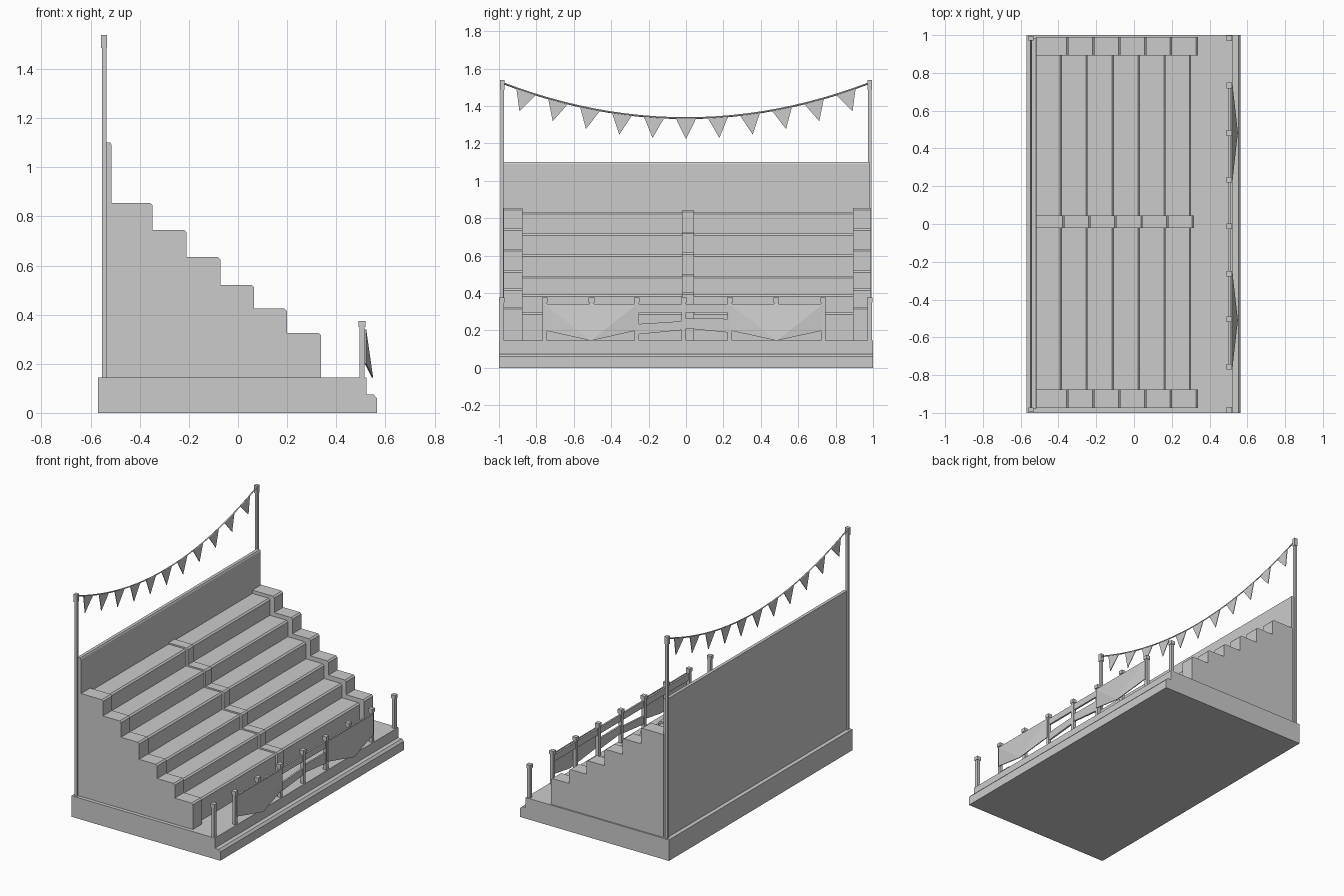
import bpy, math
from mathutils import Vector

if "Cube" in bpy.data.objects:
    bpy.data.objects.remove(bpy.data.objects["Cube"])


def mesh(name, verts, faces):
    me = bpy.data.meshes.new(name)
    me.from_pydata(verts, [], faces)
    me.update()
    ob = bpy.data.objects.new(name, me)
    bpy.context.collection.objects.link(ob)
    return ob


def prism(name, profile, y0, y1):
    """Extrude a counter-clockwise (x, z) profile along y."""
    n = len(profile)
    verts = [(x, y, z) for y in (y0, y1) for x, z in profile]
    faces = [tuple(range(n)), tuple(reversed(range(n, 2 * n)))]
    faces += [(i, i + n, (i + 1) % n + n, (i + 1) % n) for i in range(n)]
    return mesh(name, verts, faces)


def box(name, x0, x1, y0, y1, z0, z1):
    return prism(name, [(x0, z0), (x1, z0), (x1, z1), (x0, z1)], y0, y1)


def stairs(name, edges, tops, y0, y1, c=0.01):
    """Stepped block with a small chamfer on every nosing."""
    prof = [(-0.52, 0.14), (edges[-1], 0.14)]
    for i in reversed(range(len(edges))):
        x, z = edges[i], tops[i]
        prof += [(x, z - c), (x - c, z)]
        prof.append((edges[i - 1], z) if i else (-0.52, z))
    return prism(name, prof, y0, y1)


# Base platform with a low front kerb
prism("base", [(-0.57, 0), (0.565, 0), (0.565, 0.06), (0.552, 0.075),
               (0.523, 0.075), (0.523, 0.145), (-0.57, 0.145)], -1, 1)

# Seating tiers, side walls and centre divider
seat_x = [-0.382, -0.245, -0.107, 0.032, 0.168, 0.303]
seat_z = [0.832, 0.717, 0.606, 0.49, 0.392, 0.295]
stairs("seat_tiers", seat_x, seat_z, -0.875, 0.893)
side_x = [-0.348, -0.21, -0.072, 0.066, 0.2, 0.338]
side_z = [0.855, 0.745, 0.635, 0.52, 0.424, 0.325]
stairs("left_side_wall", side_x, side_z, -0.975, -0.875)
stairs("right_side_wall", side_x, side_z, 0.893, 0.99)
stairs("centre_divider", [x + 0.014 for x in seat_x],
       [z + 0.01 for z in seat_z], -0.022, 0.044)

# Back wall with a slim chamfered top
prism("back_wall", [(-0.542, 0.14), (-0.515, 0.14), (-0.515, 1.09),
                    (-0.52, 1.1), (-0.542, 1.1)], -0.978, 0.982)

# Flag poles
for side, y in (("left", -0.983), ("right", 0.983)):
    box(side + "_pole", -0.554, -0.536, y - 0.009, y + 0.009, 0.14, 1.49)
    box(side + "_pole_cap", -0.558, -0.533, y - 0.0125, y + 0.0125, 1.485, 1.538)


# Sagging bunting rope
def rope_z(y):
    return 1.335 + 0.195 * y * y


curve = bpy.data.curves.new("bunting_rope", 'CURVE')
curve.dimensions = '3D'
curve.bevel_depth = 0.005
curve.bevel_resolution = 0
spline = curve.splines.new('POLY')
spline.points.add(24)
for i, p in enumerate(spline.points):
    y = -0.98 + 1.96 * i / 24
    p.co = (-0.545, y, rope_z(y), 1)
bpy.context.collection.objects.link(bpy.data.objects.new("bunting_rope", curve))

# Pennants hanging square to the rope
for i in range(11):
    y = (i - 5) * 0.171
    t = Vector((0, 1, 0.39 * y)).normalized()
    d = Vector((0, t.z, -t.y))
    c = Vector((-0.545, y, rope_z(y)))
    pts = [c - t * 0.055, c + d * 0.112, c + t * 0.055]
    off = Vector((0.002, 0, 0))
    mesh("pennant", [p + off for p in pts] + [p - off for p in pts],
         [(0, 1, 2), (5, 4, 3), (0, 3, 4, 1), (1, 4, 5, 2), (2, 5, 3, 0)])

# Front fence posts
post_y = [-0.985, -0.755, -0.505, -0.263, -0.012, 0.235, 0.482, 0.733, 0.983]
for y in post_y:
    box("fence_post", 0.494, 0.516, y - 0.012, y + 0.012, 0.14, 0.355)
    box("fence_post_cap", 0.49, 0.52, y - 0.015, y + 0.015, 0.35, 0.375)

# Fence rails: one straight on top, two slightly tilted planks in the middle bays
box("top_rail", 0.499, 0.511, -0.755, 0.733, 0.295, 0.34)


def plank(name, y0, y1, b0, b1, t0, t1):
    verts = [(x, y, z) for x in (0.499, 0.511)
             for y, z in ((y0, b0), (y1, b1), (y1, t1), (y0, t0))]
    mesh(name, verts, [(3, 2, 1, 0), (4, 5, 6, 7), (0, 1, 5, 4), (1, 2, 6, 5),
                       (2, 3, 7, 6), (3, 0, 4, 7)])


plank("left_middle_plank", -0.263, -0.012, 0.178, 0.203, 0.234, 0.25)
plank("right_middle_plank", -0.012, 0.235, 0.212, 0.188, 0.265, 0.262)

# Cloth banners bulging outward at the bottom centre
for name, y0, y1 in (("left_banner", -0.755, -0.263), ("right_banner", 0.235, 0.733)):
    m = (y0 + y1) / 2
    front = [(0.522, y0, 0.34), (0.522, m, 0.34), (0.522, y1, 0.34),
             (0.522, y1, 0.2), (0.55, m, 0.145), (0.522, y0, 0.2)]
    back = [(x - 0.006, y, z) for x, y, z in front]
    faces = [(0, 5, 4), (0, 4, 1), (1, 4, 2), (2, 4, 3)]
    faces += [tuple(i + 6 for i in reversed(f)) for f in faces]
    faces += [(i, (i + 1) % 6, (i + 1) % 6 + 6, i + 6) for i in range(6)]
    mesh(name, front + back, faces)
